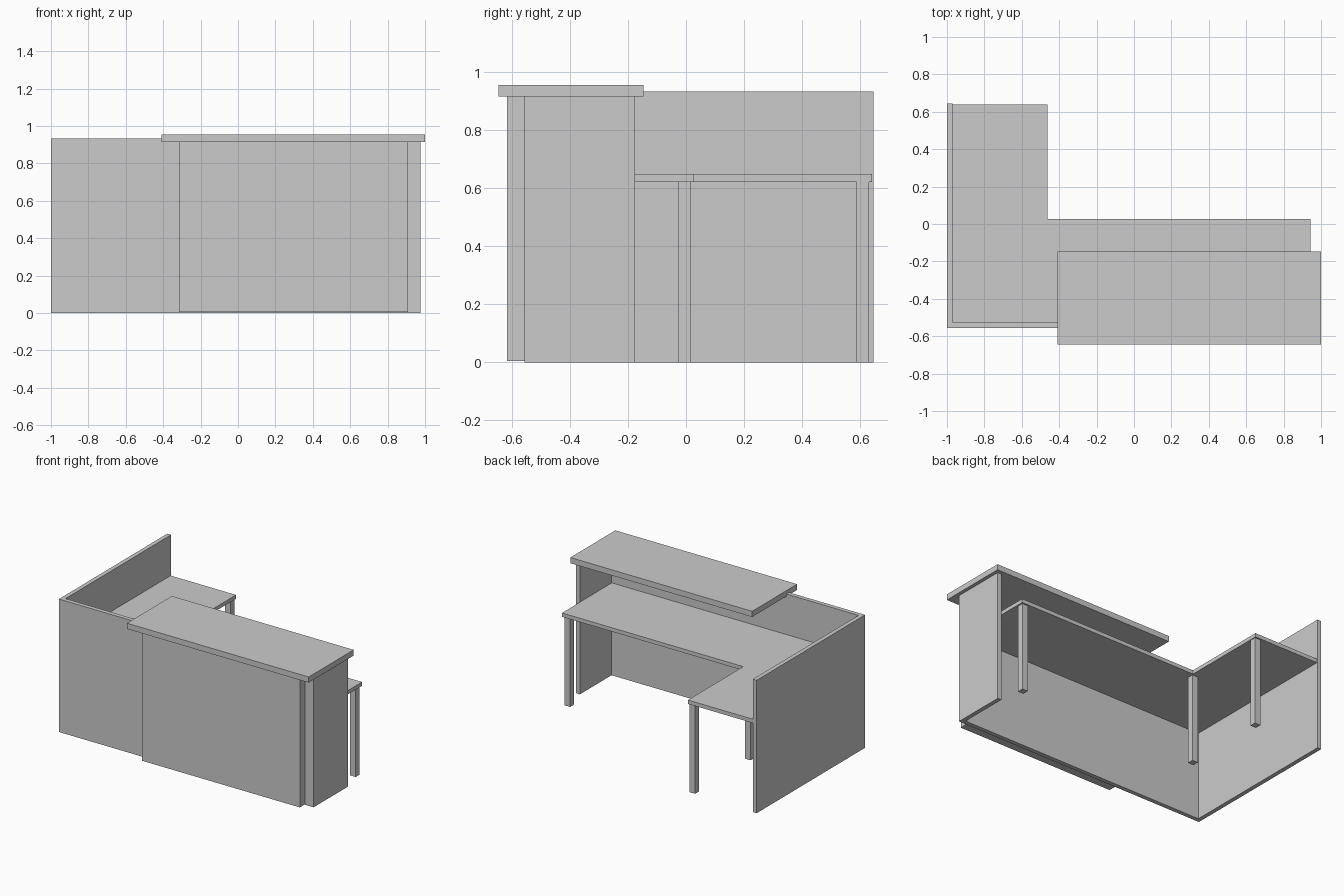
import bpy, bmesh

if "Cube" in bpy.data.objects:
    bpy.data.objects.remove(bpy.data.objects["Cube"])


def prism(name, outline, z0, z1):
    """Extrude a flat xy outline from z0 up to z1."""
    bm = bmesh.new()
    face = bm.faces.new([bm.verts.new((x, y, z0)) for x, y in outline])
    top = bmesh.ops.extrude_face_region(bm, geom=[face])["geom"]
    verts = [v for v in top if isinstance(v, bmesh.types.BMVert)]
    bmesh.ops.translate(bm, verts=verts, vec=(0, 0, z1 - z0))
    bmesh.ops.recalc_face_normals(bm, faces=bm.faces)
    mesh = bpy.data.meshes.new(name)
    bm.to_mesh(mesh)
    bm.free()
    obj = bpy.data.objects.new(name, mesh)
    bpy.context.collection.objects.link(obj)
    return obj


def box(name, x0, x1, y0, y1, z0, z1):
    return prism(name, [(x0, y0), (x1, y0), (x1, y1), (x0, y1)], z0, z1)


# Upright panels: left wall, front wall and short right side
box("left_panel", -1.0, -0.97, -0.525, 0.645, 0, 0.932)
box("front_panel_left", -1.0, -0.38, -0.555, -0.525, 0, 0.932)
box("front_panel_right", -0.38, 0.975, -0.555, -0.525, 0, 0.915)
box("right_panel", 0.945, 0.975, -0.525, -0.175, 0, 0.915)

# Raised front cladding and the counter above it
box("front_cladding", -0.315, 0.91, -0.615, -0.555, 0.005, 0.915)
box("counter_top", -0.41, 1.0, -0.645, -0.147, 0.915, 0.955)

# L-shaped desk surface
prism("desk_top", [(-0.97, -0.525), (0.943, -0.525), (0.943, 0.027),
                   (-0.463, 0.027), (-0.463, 0.64), (-0.97, 0.64)], 0.621, 0.648)

# Square legs under the free corners
for name, x, y in (("right_leg", 0.91, -0.006),
                   ("corner_leg", -0.49, -0.006),
                   ("back_leg", -0.49, 0.608)):
    box(name, x - 0.022, x + 0.022, y - 0.022, y + 0.022, 0, 0.621)
